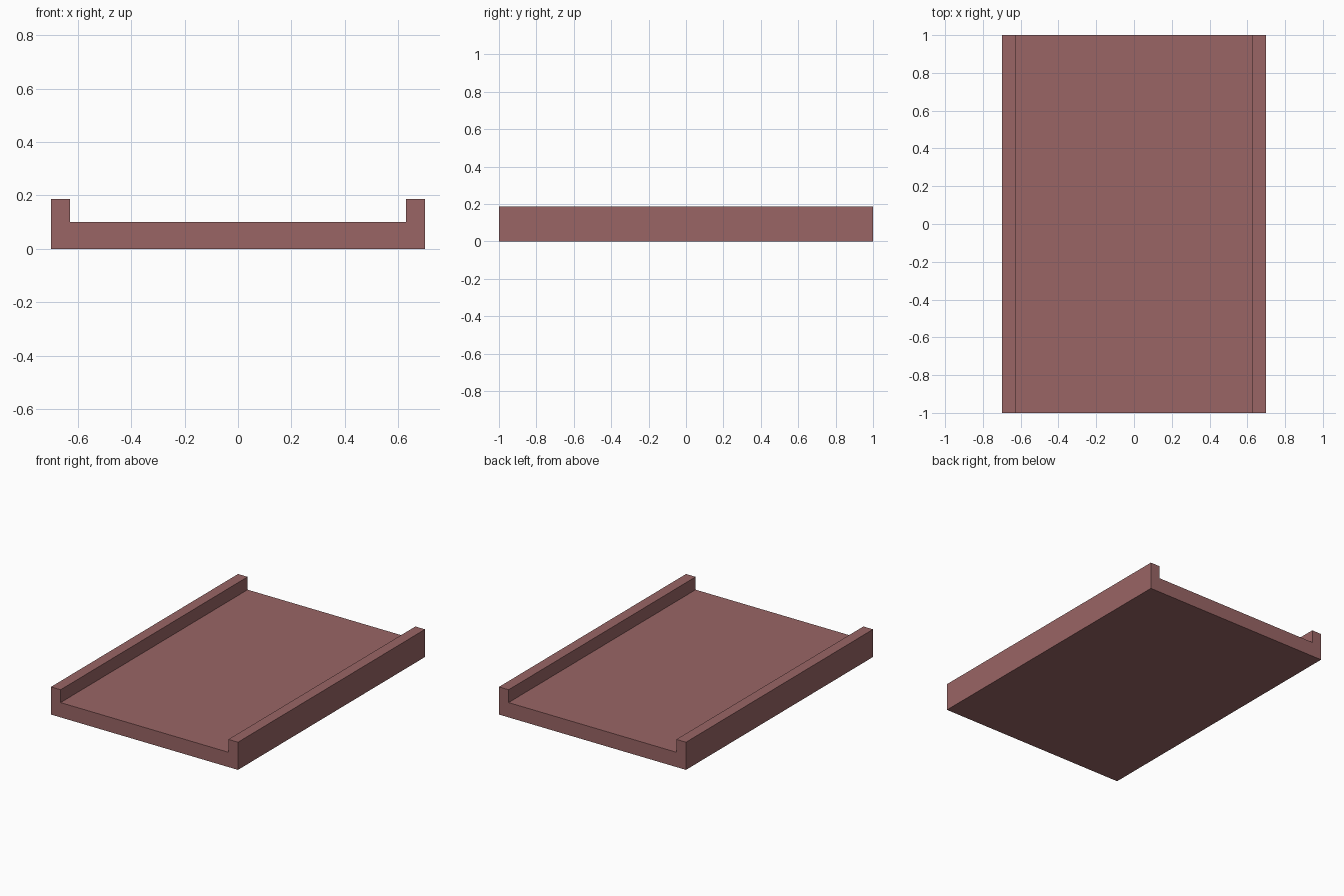
import bpy
import bmesh

if "Cube" in bpy.data.objects:
    bpy.data.objects.remove(bpy.data.objects["Cube"])

HALF_W, HALF_L = 0.70, 1.0
INNER, FLOOR_Z, RIM_Z = 0.628, 0.10, 0.187

# Channel cross-section: right half, mirrored to the left
right = [(HALF_W, 0), (HALF_W, RIM_Z), (INNER, RIM_Z), (INNER, FLOOR_Z)]
profile = right + [(-x, z) for x, z in reversed(right)]

# Extrude the section along the length
bm = bmesh.new()
face = bm.faces.new([bm.verts.new((x, -HALF_L, z)) for x, z in profile])
ext = bmesh.ops.extrude_face_region(bm, geom=[face], use_keep_orig=True)
moved = [g for g in ext["geom"] if isinstance(g, bmesh.types.BMVert)]
bmesh.ops.translate(bm, verts=moved, vec=(0, 2 * HALF_L, 0))
bmesh.ops.recalc_face_normals(bm, faces=bm.faces)

mesh = bpy.data.meshes.new("channel_slab")
bm.to_mesh(mesh)
bm.free()
slab = bpy.data.objects.new("channel_slab", mesh)
bpy.context.collection.objects.link(slab)

# Dusty red finish
mat = bpy.data.materials.new("dusty_red")
mat.diffuse_color = (0.32, 0.13, 0.13, 1)
mat.use_nodes = True
mat.node_tree.nodes["Principled BSDF"].inputs["Base Color"].default_value = mat.diffuse_color
mesh.materials.append(mat)
